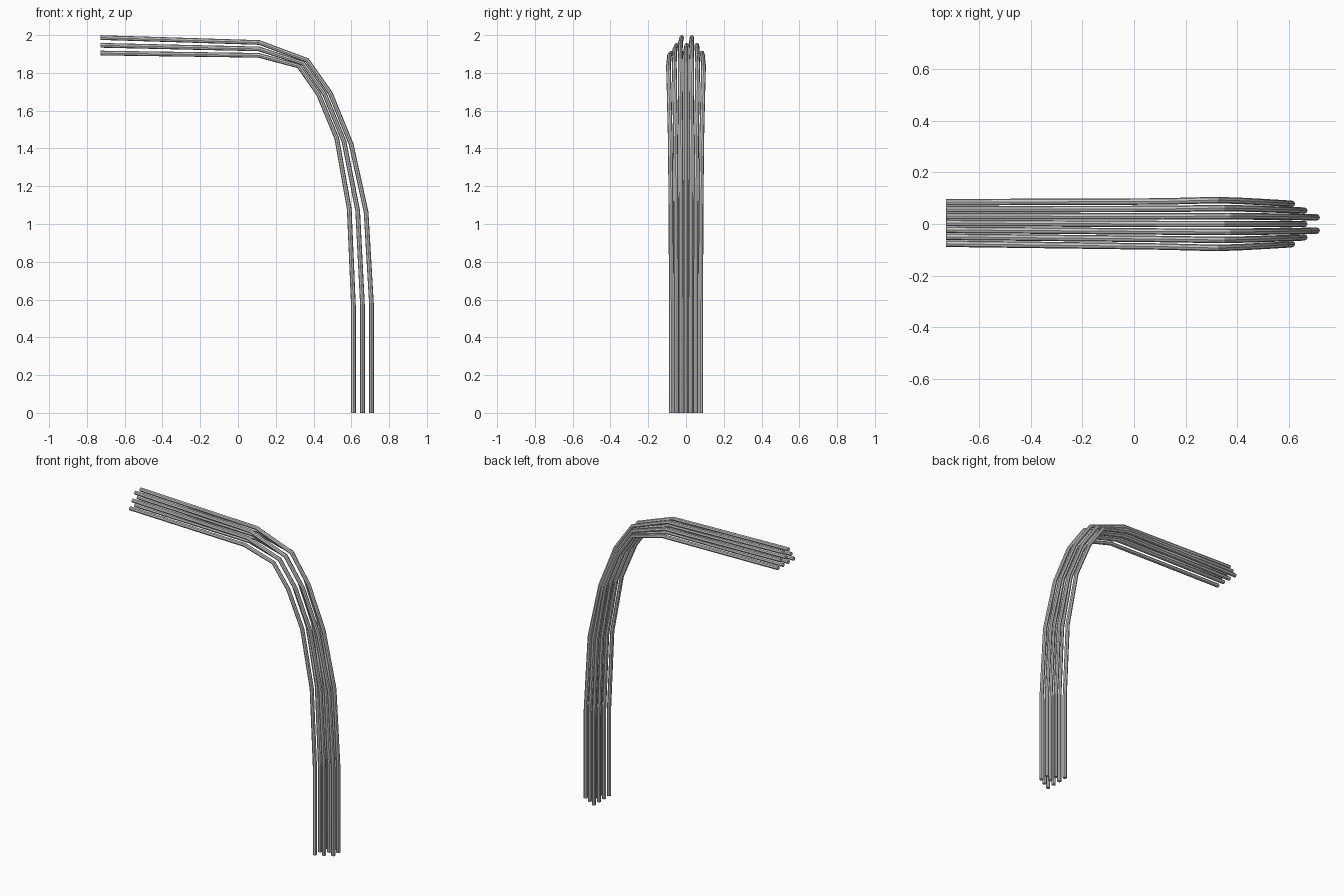
import bpy

if "Cube" in bpy.data.objects:
    bpy.data.objects.remove(bpy.data.objects["Cube"])

R = 0.0125
# Bend paths (x, z) of the outermost and innermost layers
OUTER = [(.707, 0), (.707, .568), (.678, 1.064), (.599, 1.422), (.489, 1.692),
         (.366, 1.867), (.112, 1.961), (-.727, 1.987)]
INNER = [(.611, 0), (.611, .568), (.589, 1.079), (.523, 1.453), (.426, 1.688),
         (.322, 1.836), (.109, 1.893), (-.727, 1.905)]
# Sideways spread and drift of the bundle along the bend
SPREAD = [1, 1, 1.02, 1.07, 1.14, 1.19, 1.12, 1.03]
DRIFT = [0, 0, 0, 0, 0, 0, 0, .004]
GAP = .052


def rod(name, t, y):
    """One round rod; t blends from the outer to the inner path."""
    cu = bpy.data.curves.new(name, 'CURVE')
    cu.dimensions = '3D'
    cu.bevel_depth = R
    cu.bevel_resolution = 2
    cu.use_fill_caps = True
    sp = cu.splines.new('POLY')
    sp.points.add(len(OUTER) - 1)
    for p, (ox, oz), (ix, iz), s, d in zip(sp.points, OUTER, INNER, SPREAD, DRIFT):
        p.co = (ox + (ix - ox) * t, y * s + d, oz + (iz - oz) * t, 1)
    ob = bpy.data.objects.new(name, cu)
    bpy.context.collection.objects.link(ob)
    # Turn into a mesh with crisp end caps
    bpy.ops.object.select_all(action='DESELECT')
    ob.select_set(True)
    bpy.context.view_layer.objects.active = ob
    bpy.ops.object.convert(target='MESH')
    bpy.ops.object.shade_smooth_by_angle()


# Triangular stack: 2 outer, 3 middle and 4 inner rods
for layer, (label, count) in enumerate((("outer", 2), ("middle", 3), ("inner", 4))):
    for i in range(count):
        rod(f"{label}_rod_{i + 1}", layer / 2, (i - (count - 1) / 2) * GAP)
